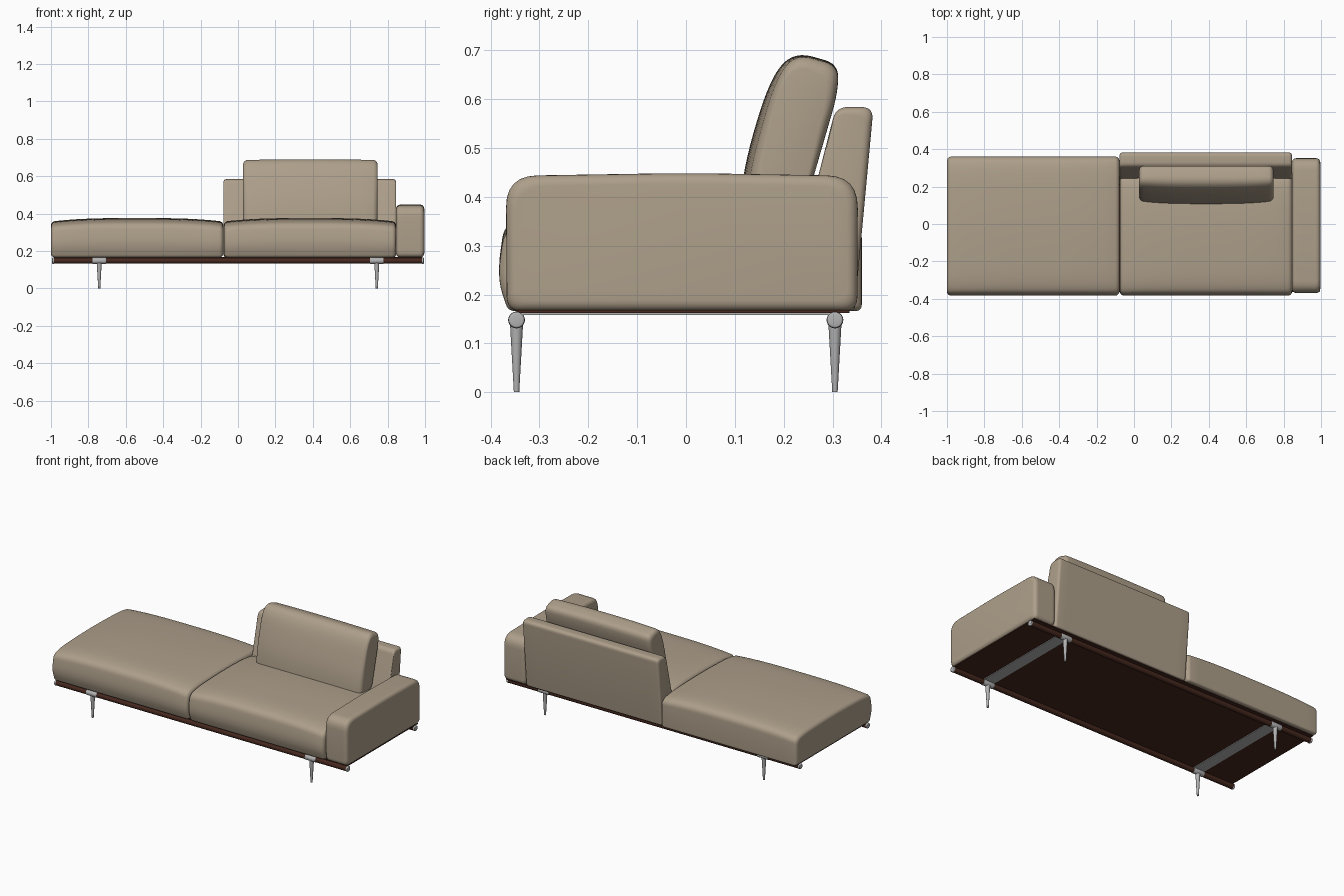
import bpy, bmesh, math
from mathutils import Vector, Matrix

if "Cube" in bpy.data.objects:
    bpy.data.objects.remove(bpy.data.objects["Cube"], do_unlink=True)


def make_material(name, color):
    m = bpy.data.materials.new(name)
    m.use_nodes = True
    m.diffuse_color = (*color, 1)
    m.node_tree.nodes["Principled BSDF"].inputs["Base Color"].default_value = (*color, 1)
    return m


FABRIC = make_material("beige upholstery", (0.42, 0.345, 0.255))
WOOD = make_material("dark brown wood", (0.06, 0.021, 0.013))
METAL = make_material("brushed metal", (0.45, 0.45, 0.45))


def finish(name, bm, mat, angle=40):
    bmesh.ops.recalc_face_normals(bm, faces=bm.faces)
    mesh = bpy.data.meshes.new(name)
    bm.to_mesh(mesh)
    bm.free()
    mesh.materials.append(mat)
    ob = bpy.data.objects.new(name, mesh)
    bpy.context.collection.objects.link(ob)
    bpy.ops.object.select_all(action="DESELECT")
    ob.select_set(True)
    bpy.context.view_layer.objects.active = ob
    bpy.ops.object.shade_smooth_by_angle(angle=math.radians(angle))
    return ob


def rounded(corners, steps=6):
    """Closed (y, z, radius) outline with every corner rounded."""
    out = []
    for i, (y, z, r) in enumerate(corners):
        p = Vector((y, z))
        ends = []
        for j in (i - 1, (i + 1) % len(corners)):
            d = Vector(corners[j][:2]) - p
            ends.append(p + d.normalized() * min(r, d.length * 0.48))
        a, b = ends
        for k in range(steps + 1):
            t = k / steps
            out.append(a * (1 - t) ** 2 + p * 2 * t * (1 - t) + b * t * t)
    return out


def soft_block(name, corners, x0, x1, rim, shape=None, slices=16):
    """Extrude an outline along x with rounded rims; shape bends each slice."""
    outline = rounded(corners)
    lo = Vector([min(p[i] for p in outline) for i in (0, 1)])
    hi = Vector([max(p[i] for p in outline) for i in (0, 1)])
    mid, half = (lo + hi) / 2, (hi - lo) / 2
    arc = [k * math.pi / 10 for k in range(6)]
    stations = [(x0 + rim * (1 - math.sin(a)), rim * (1 - math.cos(a))) for a in reversed(arc)]
    stations += [(x0 + rim + (x1 - x0 - 2 * rim) * k / slices, 0) for k in range(1, slices)]
    stations += [(x1 - rim * (1 - math.sin(a)), rim * (1 - math.cos(a))) for a in arc]
    # Inset grows toward the two ends, giving a quarter-round rim
    stations = [(x, rim * (1 - math.sqrt(max(0, 1 - max(0, 1 - min(x - x0, x1 - x) / rim) ** 2))))
                for x, _ in stations]
    bm = bmesh.new()
    rings = []
    for x, inset in stations:
        u = (2 * x - x0 - x1) / (x1 - x0)
        ring = []
        for p in outline:
            q = [mid[i] + (p[i] - mid[i]) * (1 - inset / half[i]) for i in (0, 1)]
            if shape:
                q = shape(u, *q)
            ring.append(bm.verts.new((x, *q)))
        rings.append(ring)
    n = len(outline)
    for a, b in zip(rings, rings[1:]):
        for i in range(n):
            bm.faces.new((a[i], a[(i + 1) % n], b[(i + 1) % n], b[i]))
    bm.faces.new(rings[0])
    bm.faces.new(rings[-1])
    bmesh.ops.remove_doubles(bm, verts=bm.verts, dist=0.0003)
    return finish(name, bm, FABRIC)


def box(name, lo, hi, mat):
    lo, hi = Vector(lo), Vector(hi)
    bm = bmesh.new()
    bmesh.ops.create_cube(bm, size=1)
    bmesh.ops.scale(bm, vec=hi - lo, verts=bm.verts)
    bmesh.ops.translate(bm, vec=(lo + hi) / 2, verts=bm.verts)
    return finish(name, bm, mat)


def rod(name, r0, r1, length, center, mat, along_x=False, bevel=0):
    bm = bmesh.new()
    bmesh.ops.create_cone(bm, cap_ends=True, segments=24, radius1=r0, radius2=r1, depth=length)
    if bevel:
        rims = [e for e in bm.edges if abs(e.verts[0].co.z - e.verts[1].co.z) < 1e-5]
        bmesh.ops.bevel(bm, geom=rims, offset=bevel, segments=3, affect="EDGES", profile=0.5)
    if along_x:
        bmesh.ops.rotate(bm, matrix=Matrix.Rotation(math.pi / 2, 3, "Y"), verts=bm.verts)
    bmesh.ops.translate(bm, vec=center, verts=bm.verts)
    return finish(name, bm, mat)


# Seat cushions: crowned top, gently bulging front
BASE = 0.166


def crown(u, y, z):
    return y, BASE + (z - BASE) * (1 - 0.09 * abs(u) ** 3)


def seat(name, x0, x1, back):
    front = [(-0.364, BASE, 0.015), (-0.387, 0.24, 0.06), (-0.372, 0.345, 0.03),
             (-0.3, 0.369, 0.1), (0, 0.379, 0.3)]
    rear = [(back - 0.06, 0.368, 0.1), (back, 0.345, 0.03), (back, BASE, 0.015)]
    soft_block(name, front + rear, x0, x1, 0.022, crown)


seat("chaise_cushion", -1.0, -0.078, 0.36)
seat("seat_cushion", -0.076, 0.845, 0.26)

# Armrest
soft_block("armrest", [(-0.367, BASE, 0.03), (-0.369, 0.443, 0.065), (0, 0.449, 0.1),
                       (0.352, 0.443, 0.065), (0.351, BASE, 0.03)], 0.845, 0.996, 0.022)

# Backrest: leaning wedge
soft_block("backrest", [(0.2, BASE, 0.01), (0.307, 0.584, 0.025),
                        (0.384, 0.584, 0.025), (0.345, BASE, 0.01)], -0.078, 0.845, 0.016)


# Loose back cushion, fuller at its middle
def belly(u, y, z):
    fullness = max(0, min(1, (0.27 - y) / 0.13))
    return y + 0.016 * abs(u) ** 3 * fullness, z - 0.004 * u * u


soft_block("back_cushion", [(0.105, 0.35, 0.02), (0.122, 0.48, 0.08), (0.173, 0.645, 0.08),
                            (0.222, 0.698, 0.04), (0.313, 0.672, 0.03), (0.31, 0.61, 0.05),
                            (0.23, 0.35, 0.02)], 0.027, 0.746, 0.025, belly)

# Base board under the upholstery
box("base_board", (-0.985, -0.347, 0.162), (0.985, 0.335, 0.168), WOOD)

# Rails with end caps, sleeves and tapered legs
RAIL_Z = 0.148
for side, y in (("front", -0.347), ("back", 0.305)):
    rod(side + "_rail", 0.0155, 0.0155, 1.97, (0, y, RAIL_Z), WOOD, True)
    for hand, s in (("left", 1), ("right", -1)):
        tag = f"{side}_{hand}"
        rod(tag + "_rail_cap", 0.0165, 0.0165, 0.012, (s * 0.988, y, RAIL_Z), METAL, True, 0.004)
        x = s * 0.742
        rod(tag + "_leg_sleeve", 0.0172, 0.0172, 0.072, (x, y, RAIL_Z), METAL, True, 0.002)
        rod(tag + "_leg", 0.0055, 0.0135, 0.142, (x, y, 0.071), METAL)

# Cross straps joining each pair of legs
for hand, s in (("left", 1), ("right", -1)):
    box(hand + "_cross_strap", (s * 0.742 - 0.036, -0.347, 0.158),
        (s * 0.742 + 0.036, 0.305, 0.163), METAL)
